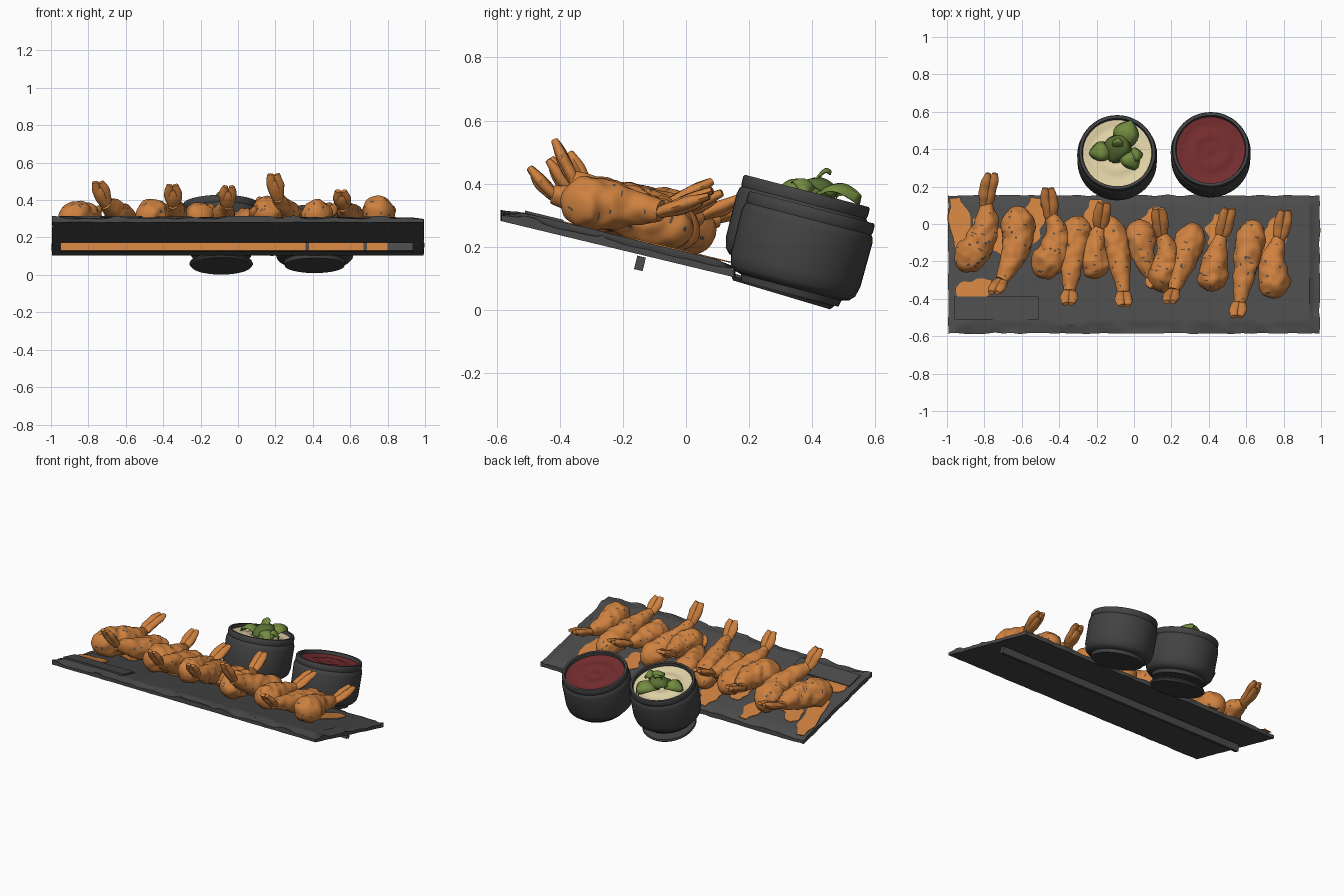
import bpy, bmesh, math, random
from mathutils import Vector, Matrix, noise

random.seed(4)
cube = bpy.data.objects.get("Cube")
if cube:
    bpy.data.objects.remove(cube)


def material(name, r, g, b):
    m = bpy.data.materials.new(name)
    m.use_nodes = True
    m.diffuse_color = (r, g, b, 1)
    m.node_tree.nodes["Principled BSDF"].inputs["Base Color"].default_value = (r, g, b, 1)
    return m


SLATE = material("slate grey", .07, .07, .07)
POT = material("pot charcoal", .055, .055, .057)
BATTER = material("fried orange", .62, .22, .05)
CHAR = material("char speck", .1, .075, .06)
CREAM = material("cream dip", .74, .64, .38)
SAUCE = material("red sauce", .17, .025, .027)
LEAF = material("leaf green", .17, .26, .05)
LEAF_DARK = material("dark leaf green", .1, .16, .035)

SLOPE = .241
TILT = math.atan(SLOPE)


def on_board(x, y, height=0.):
    return Vector((x, y, .183 - SLOPE * y + height))


def finish(name, bm, materials, angle=40):
    bmesh.ops.recalc_face_normals(bm, faces=bm.faces)
    mesh = bpy.data.meshes.new(name)
    bm.to_mesh(mesh)
    bm.free()
    for m in materials:
        mesh.materials.append(m)
    ob = bpy.data.objects.new(name, mesh)
    bpy.context.collection.objects.link(ob)
    bpy.ops.object.select_all(action="DESELECT")
    ob.select_set(True)
    bpy.context.view_layer.objects.active = ob
    if angle:
        bpy.ops.object.shade_smooth_by_angle(angle=math.radians(angle))
    return ob


def circle(sides):
    return [(math.cos(math.tau * i / sides), math.sin(math.tau * i / sides)) for i in range(sides)]


def skin(bm, rings):
    rows = [[bm.verts.new(p) for p in ring] for ring in rings]
    for low, high in zip(rows, rows[1:]):
        for a, b, c, d in zip(low, low[1:] + low[:1], high[1:] + high[:1], high):
            bm.faces.new((a, b, c, d))
    bm.faces.new(rows[0])
    bm.faces.new(rows[-1])


def lathe(name, profile, mat, frame):
    bm = bmesh.new()
    skin(bm, [[Vector((r * c, r * s, z)) for c, s in circle(48)] for r, z in profile])
    bm.transform(frame)
    finish(name, bm, [mat])


def curve_point(a, b, c, t):
    # Parabola through three points
    return a.lerp(b, 2 * t).lerp(b.lerp(c, 2 * t - 1), t)


def tube(bm, pts, radius, steps, sides, lumps, flat=1.):
    rings = []
    for k in range(steps + 1):
        t = k / steps
        centre = curve_point(*pts, t)
        d = (curve_point(*pts, t + .01) - curve_point(*pts, t - .01)).normalized()
        u = (Vector((1, 0, 0)) - d * d.x).normalized()
        v = d.cross(u) * flat
        ring = []
        for c, s in circle(sides):
            offset = radius(t) * (u * c + v * s)
            ring.append(centre + offset * (1 + lumps * noise.noise((centre + offset) * 20)))
        rings.append(ring)
    skin(bm, rings)


# Slate board: gridded slab with chipped edges and rippled top
bm = bmesh.new()
nx, ny = 110, 44
bmesh.ops.create_grid(bm, x_segments=nx, y_segments=ny, size=1)
bmesh.ops.solidify(bm, geom=list(bm.faces), thickness=.036)
middle = sum(v.co.z for v in bm.verts) / len(bm.verts)
for v in bm.verts:
    u, w, upper = v.co.x, v.co.y, v.co.z > middle
    x, y = .993 * u, -.216 + .369 * w
    n = noise.noise(Vector((x * 9, y * 9, 1)))
    edge = min(nx * (1 - abs(u)), ny * (1 - abs(w))) / 2
    if edge < .1:
        wobble = .007 * noise.noise(Vector((x * 14, y * 14, 5)))
        x, y = x + wobble, y + wobble
    drop = .043
    if upper:
        drop = (.014 + .014 * n) * max(0, 1 - edge / 3) - .002 * n
        if (x > .95 or y < -.53) and n > -.2:
            drop += .006
    v.co = on_board(x, y, -drop)
finish("slate_board", bm, [SLATE], 30)


def box(bm, x0, x1, centre, depth, height):
    made = bmesh.ops.create_cube(bm, size=1)["verts"]
    place = Matrix.Translation(((x0 + x1) / 2, centre.y, centre.z)) @ Matrix.Rotation(-TILT, 4, "X")
    bmesh.ops.transform(bm, matrix=place @ Matrix.Diagonal((x1 - x0, depth, height, 1)), verts=made)
    return {f for v in made for f in v.link_faces}


# Raised label panel on the board
bm = bmesh.new()
box(bm, -.96, -.51, on_board(0, -.45, .004), .125, .009)
finish("board_panel", bm, [SLATE], 0)

# Support rail below the board, partly orange in front
bm = bmesh.new()
stops = [-.95, .36, .38, .67, .69, .8, .935]
for k, (a, b) in enumerate(zip(stops, stops[1:])):
    for f in box(bm, a, b, on_board(0, -.146, -.071), .028, .044):
        f.normal_update()
        f.material_index = int(f.normal.y < -.7 and k % 2 == 0)
finish("support_rail", bm, [SLATE, BATTER], 0)

# Orange stains on the board: thin wavy strips, each from one end to the other
STAINS = [(-.9, -.22, -.95, .14), (-.95, -.37, -.76, -.33), (-.56, -.1, -.52, .14),
          (-.7, -.15, -.84, .04), (-.2, -.1, -.2, .13), (.07, -.1, .13, .09),
          (.44, -.15, .46, .05), (-.36, -.2, -.35, .0), (.72, -.2, .77, .03)]
bm = bmesh.new()
for x0, y0, x1, y1 in STAINS:
    a, b = Vector((x0, y0)), Vector((x1, y1))
    across = (b - a).normalized().orthogonal()
    sides = [[], []]
    for k in range(17):
        t = k / 16
        for s in (0, 1):
            width = .05 * (.25 + math.sin(math.pi * (t * .8 + .1)))
            width += .035 * noise.noise(Vector((x0 * 7 + t * 4, s * 9, y0)))
            p = a.lerp(b, t) + across * max(width, .004) * (2 * s - 1)
            sides[s].append(on_board(p.x, min(p.y, .143), .004))
    ring = sides[0] + sides[1][::-1]
    skin(bm, [[p - Vector((0, 0, .004)) for p in ring], ring])
finish("batter_stains", bm, [BATTER], 0)


def prawn(name, size, hx, hy, tx, ty, bow, lift):
    # Curved body from head to tail root, then an upturned tail
    share = .66 if ty > hy else .85
    head, tip = on_board(hx, hy, size * .8), on_board(tx, ty, lift)
    mid, root = head.lerp(tip, share / 2), head.lerp(tip, share)
    mid = on_board(mid.x + bow, mid.y, size * .7 + lift * .15)
    root = on_board(root.x + bow * .4, root.y, lift * .55)

    def body(t):
        if t < .25:
            return size * max(.12, math.sqrt(1 - (1 - t / .25) ** 2))
        return size * (1 - .62 * ((t - .25) / .75) ** 1.6)

    def blade(t):
        return .01 + .018 * math.sin(math.pi * (t * .78 + .1))

    bm = bmesh.new()
    tube(bm, (head, mid, root), body, 60, 40, .16)
    # Small scattered char specks
    for f in random.sample(list(bm.faces), 34):
        f.material_index = 1
        for g in random.choice(list(f.edges)).link_faces:
            if len(g.verts) == 4:
                g.material_index = 1
    # Split tail blades
    start = root - (tip - root) * .25
    for side in (-1, 0, 1):
        out = Vector((side * .018, 0, 0 if side else -.012))
        end = tip + out * .9 - (tip - root) * (.05 if side else .2)
        tube(bm, (start, (start + tip) / 2 + out, end), blade, 14, 10, .25, .7)
    finish(name, bm, [BATTER, CHAR], 50)


# Size, head x and y, tail tip x and y, sideways bow, tail height over the board
PRAWNS = [
    (.09, -.94, -.24, -.76, .28, .07, .25), (.088, -.64, .09, -.75, -.37, .06, .23),
    (.09, -.53, -.27, -.46, .2, .09, .23), (.08, -.29, .04, -.35, -.43, -.01, .2),
    (.078, -.19, -.29, -.16, .12, -.03, .22), (.075, -.15, .04, -.05, -.44, .02, .19),
    (.085, .11, -.35, .13, .09, .06, .25), (.08, .33, 0, .19, -.42, 0, .26),
    (.078, .42, -.36, .51, .09, -.02, .22), (.078, .64, .02, .55, -.5, 0, .15),
    (.085, .78, -.39, .81, .08, -.05, .2), (.078, .04, .02, .12, -.34, -.03, .1)]
for k, row in enumerate(PRAWNS):
    prawn("prawn_%d" % (k + 1), *row)


def pot(name, x, y, z, filling, mat):
    lean = Matrix.Translation((x, y, z)) @ Matrix.Rotation(-.255, 4, "X")
    outline = [(.16, 0), (.165, .022), (.188, .028), (.204, .045), (.212, .08), (.214, .22),
               (.209, .24), (.204, .246), (.207, .255), (.207, .277), (.203, .284), (.188, .284),
               (.182, .24)]
    lathe(name, outline, POT, lean)
    ripple = [(.184 * (1 - k / 12.1), .259 + .005 * math.cos(k)) for k in range(13)]
    lathe(filling, [(.184, .24)] + ripple, mat, lean)
    return lean


lean = pot("cream_pot", -.09, .312, .102, "cream_filling", CREAM)
pot("sauce_pot", .41, .328, .05, "sauce_filling", SAUCE)
saucer = Matrix.Translation((-.09, .305, .055)) @ Matrix.Rotation(-.29, 4, "X")
lathe("cream_pot_foot", [(.16, -.008), (.17, .004), (.165, .014)], POT, saucer)


def leaf(name, x, y, heading, length, width, rise, mat=LEAF):
    bm = bmesh.new()
    grid = []
    for i in range(13):
        t = i / 12
        half = width * math.sin(math.pi * (t * .95 + .03)) ** .75
        arch = rise * t + .04 * math.sin(math.pi * t)
        grid.append([bm.verts.new((length * t, half * s, arch - width * .45 * s * s))
                     for s in (-1, -.5, 0, .5, 1)])
    for a, b in zip(grid, grid[1:]):
        for k in range(4):
            bm.faces.new((a[k], a[k + 1], b[k + 1], b[k]))
    place = Matrix.Translation((x, y, .275)) @ Matrix.Rotation(math.radians(heading), 4, "Z")
    bm.transform(lean @ place)
    finish(name, bm, [mat], 60).modifiers.new("thickness", "SOLIDIFY").thickness = .004


# Herb garnish on the cream
leaf("garnish_back", .02, .02, 70, .16, .07, .04)
leaf("garnish_left", -.02, .01, 185, .13, .055, 0)
leaf("garnish_right", .03, .02, -55, .13, .055, 0)
leaf("garnish_middle", -.03, -.05, 65, .16, .075, .04, LEAF_DARK)
leaf("garnish_front", .06, -.03, 20, .08, .04, .01)
leaf("garnish_sprig", 0, 0, 85, .06, .03, .09)
